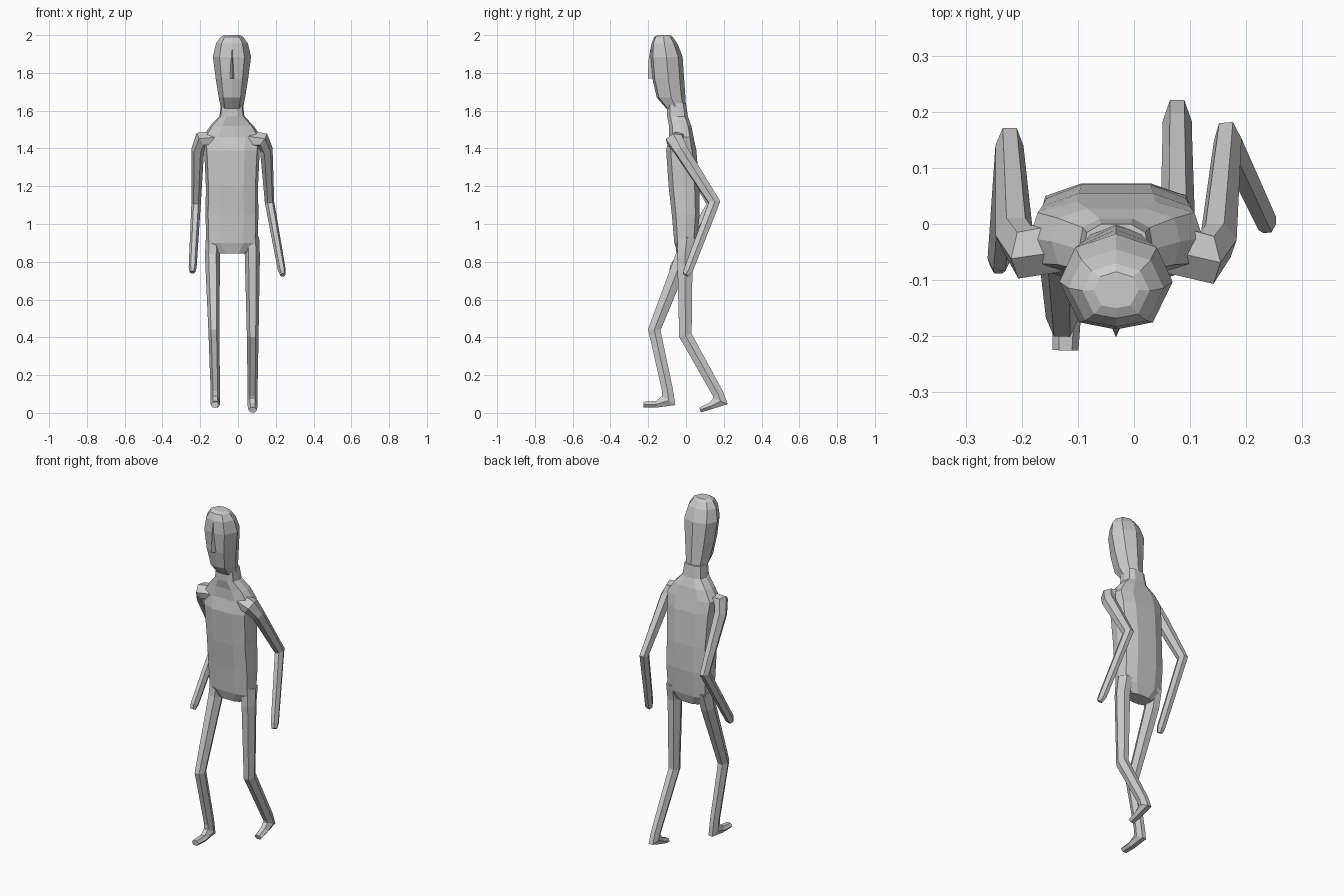
import bpy, bmesh
from math import cos, sin, pi
from mathutils import Vector


def loft(name, rings):
    """Skin a list of equal-length vertex rings and cap both ends."""
    bm = bmesh.new()
    loops = [[bm.verts.new(p) for p in ring] for ring in rings]
    n = len(loops[0])
    for a, b in zip(loops, loops[1:]):
        for i in range(n):
            j = (i + 1) % n
            bm.faces.new((a[i], a[j], b[j], b[i]))
    bm.faces.new(loops[0][::-1])
    bm.faces.new(loops[-1])
    bmesh.ops.recalc_face_normals(bm, faces=bm.faces)
    mesh = bpy.data.meshes.new(name)
    bm.to_mesh(mesh)
    bm.free()
    obj = bpy.data.objects.new(name, mesh)
    bpy.context.collection.objects.link(obj)
    return obj


def body(name, section, levels, cx=-0.032):
    """Stack a unit section at levels (z, front y, back y, half width)."""
    loft(name, [[(cx + u * w, (f + b) / 2 + v * (b - f) / 2, z) for u, v in section]
                for z, f, b, w in levels])


def limb(name, nodes):
    """Six-sided tube through nodes (x, y, z, half width, half depth)."""
    pts = [Vector(n[:3]) for n in nodes]
    dirs = [(b - a).normalized() for a, b in zip(pts, pts[1:])]
    tans = [dirs[0]] + [(a + b).normalized() for a, b in zip(dirs, dirs[1:])] + [dirs[-1]]
    side = Vector((1, 0, 0))
    side = (side - tans[-1] * side.dot(tans[-1])).normalized()
    rings = []
    # carry the ring orientation from the tip back to the root
    for i in reversed(range(len(pts))):
        if i < len(pts) - 1:
            side = tans[i + 1].rotation_difference(tans[i]) @ side
        deep = tans[i].cross(side)
        w, d = nodes[i][3:]
        rings.append([pts[i] + side * w * cos(k * pi / 3) + deep * d * 1.12 * sin(k * pi / 3)
                      for k in range(6)])
    loft(name, rings)


# torso with neck: flat front and back, rounded corners
torso_section = [(1, 0), (.9, .7), (.45, 1), (-.45, 1), (-.9, .7),
                 (-1, 0), (-.9, -.7), (-.45, -1), (.45, -1), (.9, -.7)]
body("torso", torso_section, [
    (.845, -.045, .04, .075), (.90, -.062, .058, .136), (1.05, -.075, .072, .14),
    (1.20, -.092, .07, .138), (1.39, -.105, .055, .147), (1.46, -.09, .04, .155),
    (1.52, -.09, .028, .115), (1.57, -.10, .01, .066), (1.64, -.10, 0, .058)])

# head
head_section = [(1, 0), (.72, .72), (0, 1), (-.72, .72), (-1, 0),
                (-.65, -.85), (0, -1), (.65, -.85)]
body("head", head_section, [
    (1.612, -.105, 0, .058), (1.67, -.155, -.003, .07), (1.77, -.178, -.01, .086),
    (1.885, -.188, -.018, .101), (1.955, -.183, -.045, .085), (1.99, -.168, -.07, .06),
    (2.0, -.15, -.085, .04)])

# nose wedge
loft("nose", [[(-.032 - w, -.165, z), (-.032 + w, -.165, z), (-.032, y, z)]
              for z, y, w in [(1.77, -.202, .016), (1.87, -.198, .014), (1.945, -.185, .005)]])

# arms, swung back at the elbow
limb("left_arm", [
    (-.12, -.035, 1.45, .045, .045), (-.195, -.05, 1.45, .042, .045),
    (-.213, -.02, 1.395, .034, .036), (-.222, .14, 1.105, .025, .032),
    (-.24, -.062, .77, .021, .025), (-.242, -.074, .745, .015, .016)])
limb("right_arm", [
    (.06, -.04, 1.45, .045, .045), (.13, -.06, 1.445, .042, .045),
    (.15, -.03, 1.395, .034, .036), (.167, .15, 1.115, .025, .032),
    (.232, .012, .755, .021, .025), (.238, -.002, .73, .015, .016)])

# legs with feet, mid-stride
limb("left_leg", [
    (-.130, .005, .93, .04, .05), (-.135, -.015, .83, .04, .042),
    (-.128, -.168, .44, .029, .034), (-.12, -.098, .12, .025, .03),
    (-.12, -.092, .065, .025, .044), (-.12, -.155, .046, .026, .018),
    (-.122, -.225, .044, .023, .015)])
limb("right_leg", [
    (.072, .005, .93, .04, .05), (.076, -.006, .83, .04, .042),
    (.078, -.003, .41, .031, .035), (.077, .17, .10, .026, .03),
    (.077, .183, .062, .026, .042), (.077, .13, .036, .026, .018),
    (.078, .075, .016, .023, .014)])
